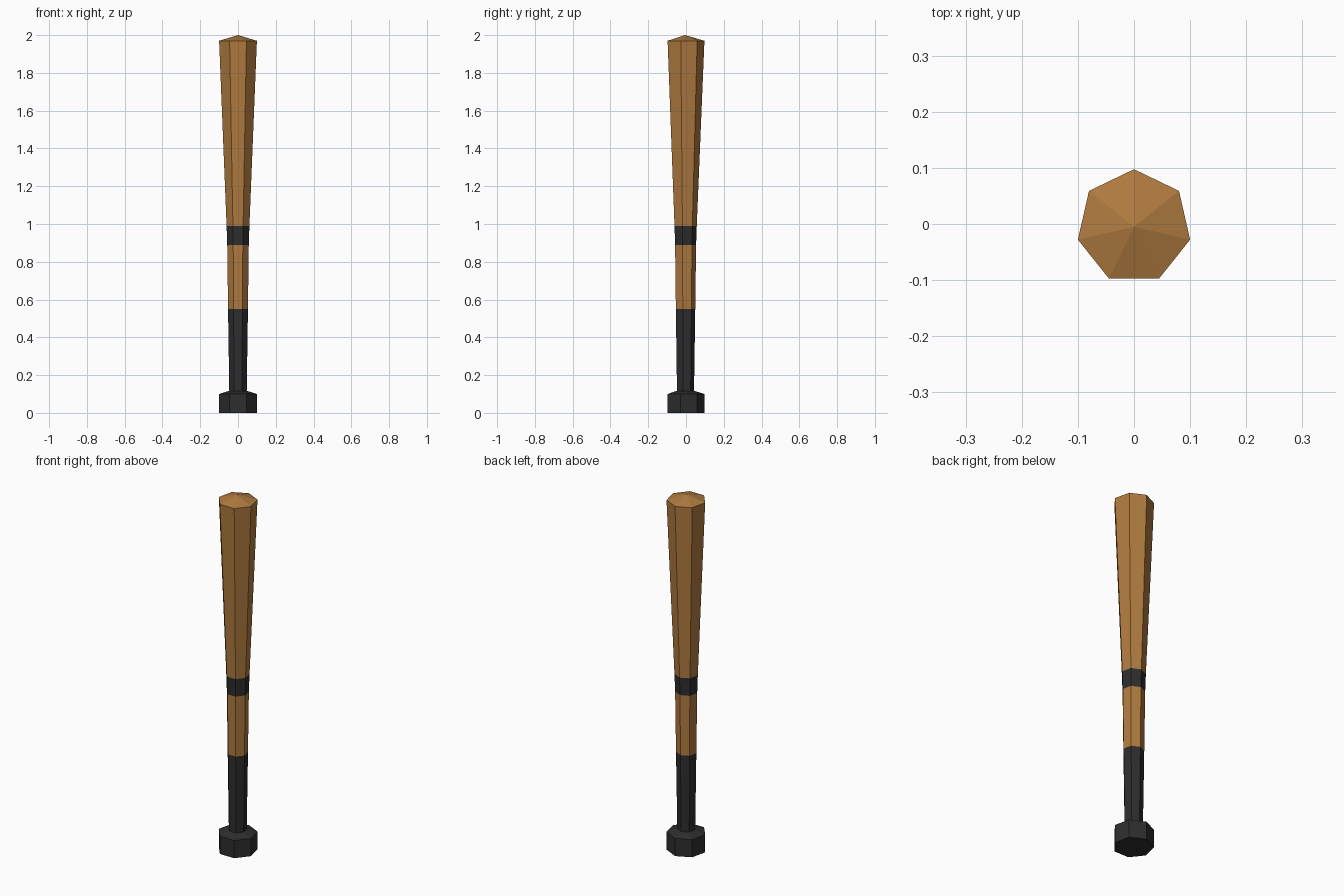
import bpy, bmesh, math

if "Cube" in bpy.data.objects:
    bpy.data.objects.remove(bpy.data.objects["Cube"])

SIDES = 7
Y_OFF = -0.005  # centres the seven-sided outline on y = 0


def material(name, rgb):
    m = bpy.data.materials.new(name)
    m.diffuse_color = (*rgb, 1.0)
    m.use_nodes = True
    m.node_tree.nodes["Principled BSDF"].inputs["Base Color"].default_value = m.diffuse_color
    return m


wood = material("warm wood", (0.434, 0.198, 0.050))
black = material("black grip", (0.027, 0.027, 0.027))

# Profile from bottom to top: radius, height, material index of the section above
PROFILE = [
    (0.1026, 0.00, 1),   # knob base
    (0.1026, 0.10, 1),   # knob shoulder
    (0.0475, 0.117, 1),  # grip start
    (0.0540, 0.55, 0),   # handle wood
    (0.0585, 0.89, 1),   # band
    (0.0620, 0.99, 0),   # barrel
    (0.1026, 1.97, 0),   # domed tip
]

bm = bmesh.new()
rings = []
for r, z, _ in PROFILE:
    angles = [math.pi / 2 + 2 * math.pi * k / SIDES for k in range(SIDES)]
    rings.append([bm.verts.new((r * math.cos(a), r * math.sin(a) + Y_OFF, z)) for a in angles])

# Closed base
bm.faces.new(rings[0][::-1]).material_index = 1

# Side sections
for i in range(len(rings) - 1):
    lo, hi = rings[i], rings[i + 1]
    for k in range(SIDES):
        n = (k + 1) % SIDES
        bm.faces.new((lo[k], lo[n], hi[n], hi[k])).material_index = PROFILE[i][2]

# Shallow pointed tip
apex = bm.verts.new((0, Y_OFF, 2.0))
for k in range(SIDES):
    bm.faces.new((rings[-1][k], rings[-1][(k + 1) % SIDES], apex)).material_index = 0

bmesh.ops.recalc_face_normals(bm, faces=bm.faces[:])
mesh = bpy.data.meshes.new("bat")
bm.to_mesh(mesh)
bm.free()
mesh.materials.append(wood)
mesh.materials.append(black)
bpy.context.collection.objects.link(bpy.data.objects.new("bat", mesh))
